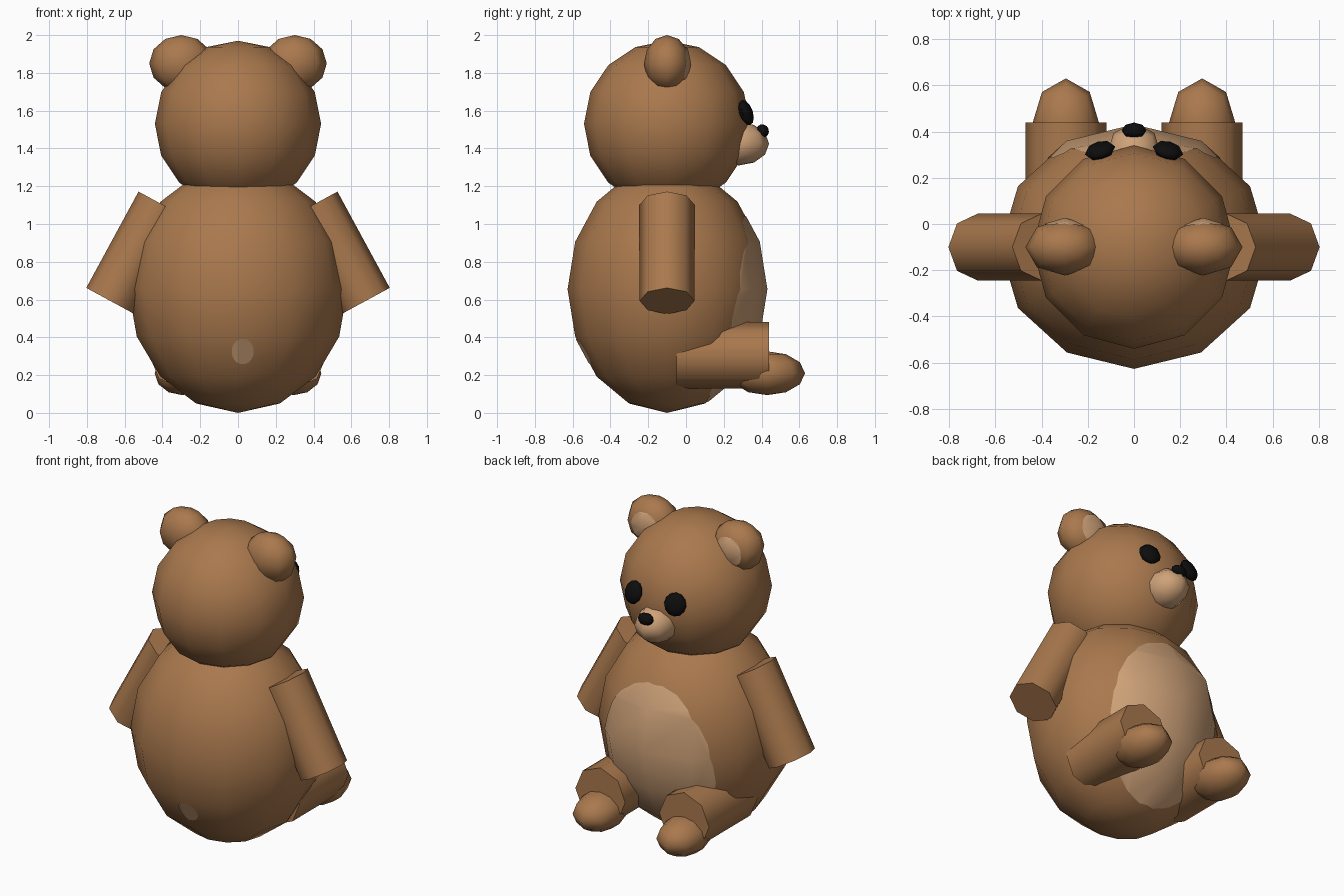
import bpy, bmesh, math
from mathutils import Matrix, Vector, Euler

if "Cube" in bpy.data.objects:
    bpy.data.objects.remove(bpy.data.objects["Cube"])


def material(name, rgb):
    m = bpy.data.materials.new(name)
    m.diffuse_color = (*rgb, 1)
    m.use_nodes = True
    m.node_tree.nodes["Principled BSDF"].inputs["Base Color"].default_value = m.diffuse_color
    return m


BROWN = material("brown fur", (0.40, 0.19, 0.075))
TAN = material("tan fur", (0.62, 0.36, 0.19))
BLACK = material("black", (0.004, 0.004, 0.004))


def finish(bm, name, mat):
    bmesh.ops.recalc_face_normals(bm, faces=bm.faces)
    me = bpy.data.meshes.new(name)
    bm.to_mesh(me)
    bm.free()
    me.materials.append(mat)
    me.shade_smooth()
    me.set_sharp_from_angle(angle=math.radians(65))
    ob = bpy.data.objects.new(name, me)
    bpy.context.collection.objects.link(ob)
    return ob


def placed(loc, rot, scale=(1, 1, 1)):
    e = Euler([math.radians(a) for a in rot])
    return Matrix.LocRotScale(Vector(loc), e, Vector(scale))


def ball_mesh(loc, radii, rot=(0, 0, 0), seg=8, rings=6):
    bm = bmesh.new()
    bmesh.ops.create_uvsphere(bm, u_segments=seg, v_segments=rings, radius=1,
                              matrix=placed(loc, rot, radii))
    return bm


def ball(name, mat, *args, **kw):
    return finish(ball_mesh(*args, **kw), name, mat)


def tube(name, mat, loc, rot, radius, depth):
    bm = bmesh.new()
    bmesh.ops.create_cone(bm, cap_ends=True, segments=8, radius1=radius,
                          radius2=radius, depth=depth, matrix=placed(loc, rot))
    return finish(bm, name, mat)


def patch(name, mat, loc, radii, centre, rx, rz, facing, seg, rings):
    """Thin oval skin just above a ball, trimmed in the x-z plane."""
    bm = ball_mesh(loc, [r + 0.004 for r in radii], seg=seg, rings=rings)

    def trim(co, no):
        bmesh.ops.bisect_plane(bm, geom=bm.verts[:] + bm.edges[:] + bm.faces[:],
                               plane_co=co, plane_no=no, clear_outer=True)
    trim(loc, (0, -facing, 0))
    for i in range(24):
        c, s = math.cos(math.tau * i / 24), math.sin(math.tau * i / 24)
        trim((centre[0] + rx * c, 0, centre[1] + rz * s),
             Vector((c / rx, 0, s / rz)).normalized())
    ob = finish(bm, name, mat)
    # keep the skin facing outwards
    me = ob.data
    if sum(p.normal.y * p.area for p in me.polygons) * facing < 0:
        me.flip_normals()
    return ob


# Body with belly patch and small tail spot
body = ((0, -0.1, 0.655), (0.58, 0.527, 0.655))
ball("body", BROWN, *body, seg=12, rings=8)
patch("belly_patch", TAN, *body, (0, 0.55), 0.38, 0.49, 1, 12, 8)
patch("tail_spot", TAN, *body, (0.025, 0.325), 0.058, 0.067, -1, 12, 8)

# Head, muzzle, nose
ball("head", BROWN, (0, -0.1, 1.53), (0.44, 0.44, 0.44), seg=12, rings=8)
ball("muzzle", TAN, (0, 0.28, 1.425), (0.125, 0.16, 0.115))
ball("nose", BLACK, (0, 0.405, 1.492), (0.054, 0.034, 0.036), rot=(20, 0, 0))

# Paired parts
for s, side in ((1, "right"), (-1, "left")):
    ear = ((0.3 * s, -0.1, 1.85), (0.17, 0.123, 0.15))
    ball("ear_" + side, BROWN, *ear)
    patch("inner_ear_" + side, TAN, *ear, (0.295 * s, 1.84), 0.09, 0.095, 1, 8, 6)
    ball("eye_" + side, BLACK, (0.147 * s, 0.318, 1.59), (0.068, 0.035, 0.07),
         rot=(18, 0, -15 * s))
    tube("arm_" + side, BROWN, (0.5375 * s, -0.1, 0.8475), (0, -28.5 * s, 0), 0.145, 0.58)
    tube("leg_" + side, BROWN, (0.295 * s, 0.195, 0.305), (90, 0, 0), 0.175, 0.49)
    ball("foot_" + side, BROWN, (0.295 * s, 0.43, 0.21), (0.146, 0.2, 0.116))
